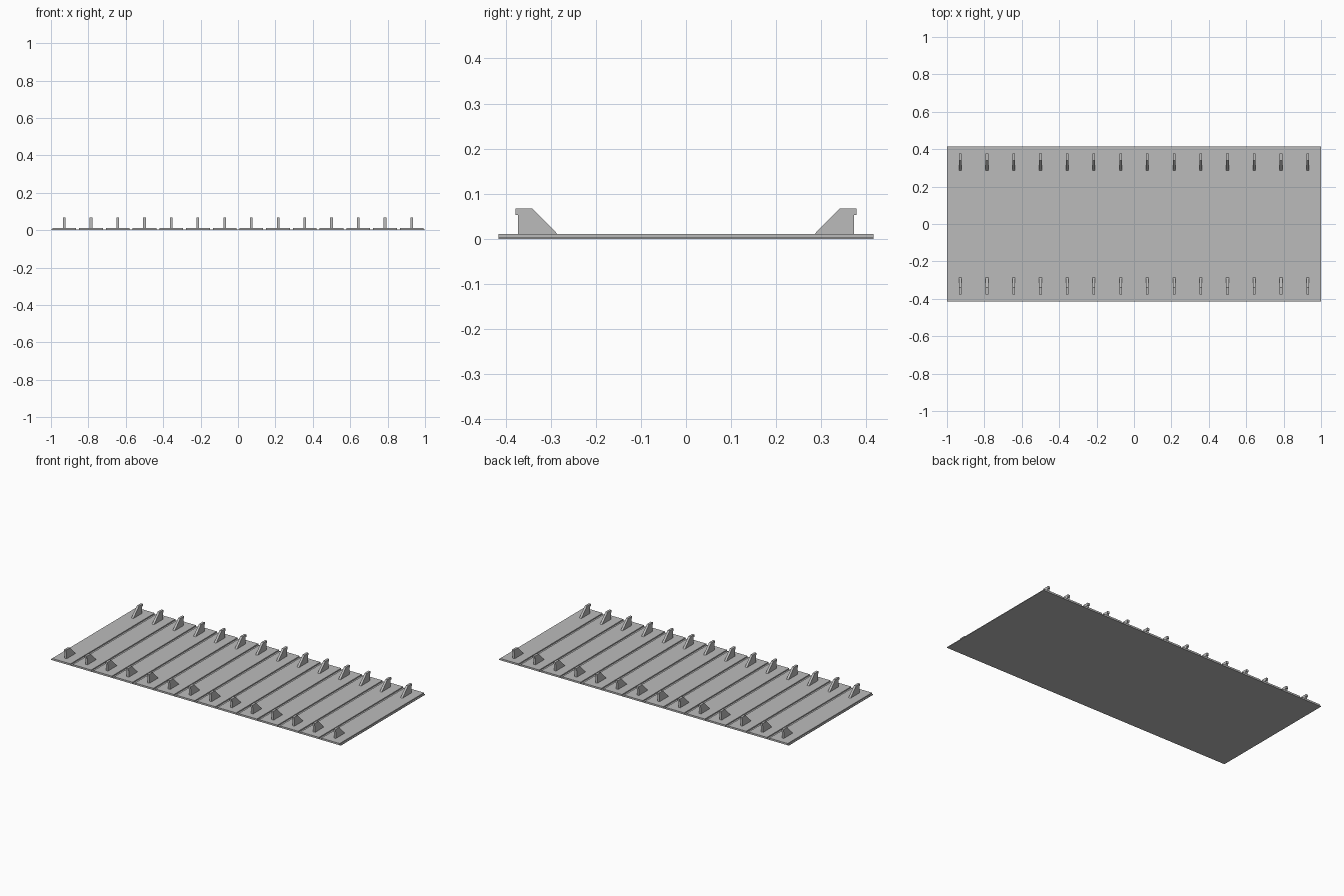
import bpy
import bmesh

cube = bpy.data.objects.get("Cube")
if cube:
    bpy.data.objects.remove(cube, do_unlink=True)

COUNT = 14
PITCH = 2 / COUNT
HALF_DEPTH = 0.415
SHEET_TOP = 0.004
PLANK_TOP = 0.011

grey = bpy.data.materials.new("plain grey")
grey.use_nodes = True
colour = (0.5, 0.5, 0.5, 1)
grey.diffuse_color = colour
grey.node_tree.nodes["Principled BSDF"].inputs["Base Color"].default_value = colour


def prism(name, profile, x, width):
    """Extrude a (y, z) profile along x, centred on x."""
    bm = bmesh.new()
    face = bm.faces.new([bm.verts.new((x - width / 2, y, z)) for y, z in profile])
    side = bmesh.ops.extrude_face_region(bm, geom=[face])["geom"]
    moved = [v for v in side if isinstance(v, bmesh.types.BMVert)]
    bmesh.ops.translate(bm, verts=moved, vec=(width, 0, 0))
    bmesh.ops.recalc_face_normals(bm, faces=bm.faces)
    mesh = bpy.data.meshes.new(name)
    bm.to_mesh(mesh)
    bm.free()
    mesh.materials.append(grey)
    obj = bpy.data.objects.new(name, mesh)
    bpy.context.collection.objects.link(obj)
    return obj


def slab(name, x, width, low, high):
    d = HALF_DEPTH
    return prism(name, [(-d, low), (d, low), (d, high), (-d, high)], x, width)


# Thin backing sheet
slab("backing_sheet", 0, 2, 0, SHEET_TOP)

# Hooked bracket outline: sloped inner edge, small lip on the outer edge
bracket = [(0.285, PLANK_TOP), (0.372, PLANK_TOP), (0.372, 0.053),
           (0.378, 0.053), (0.378, 0.067), (0.34, 0.067)]

# Planks separated by grooves, each with a bracket at both ends
for i in range(COUNT):
    x = -1 + PITCH * (i + 0.5)
    slab(f"plank_{i + 1}", x, PITCH - 0.016, SHEET_TOP, PLANK_TOP)
    for end, sign in (("back", 1), ("front", -1)):
        prism(f"{end}_bracket_{i + 1}", [(sign * y, z) for y, z in bracket], x, 0.014)
